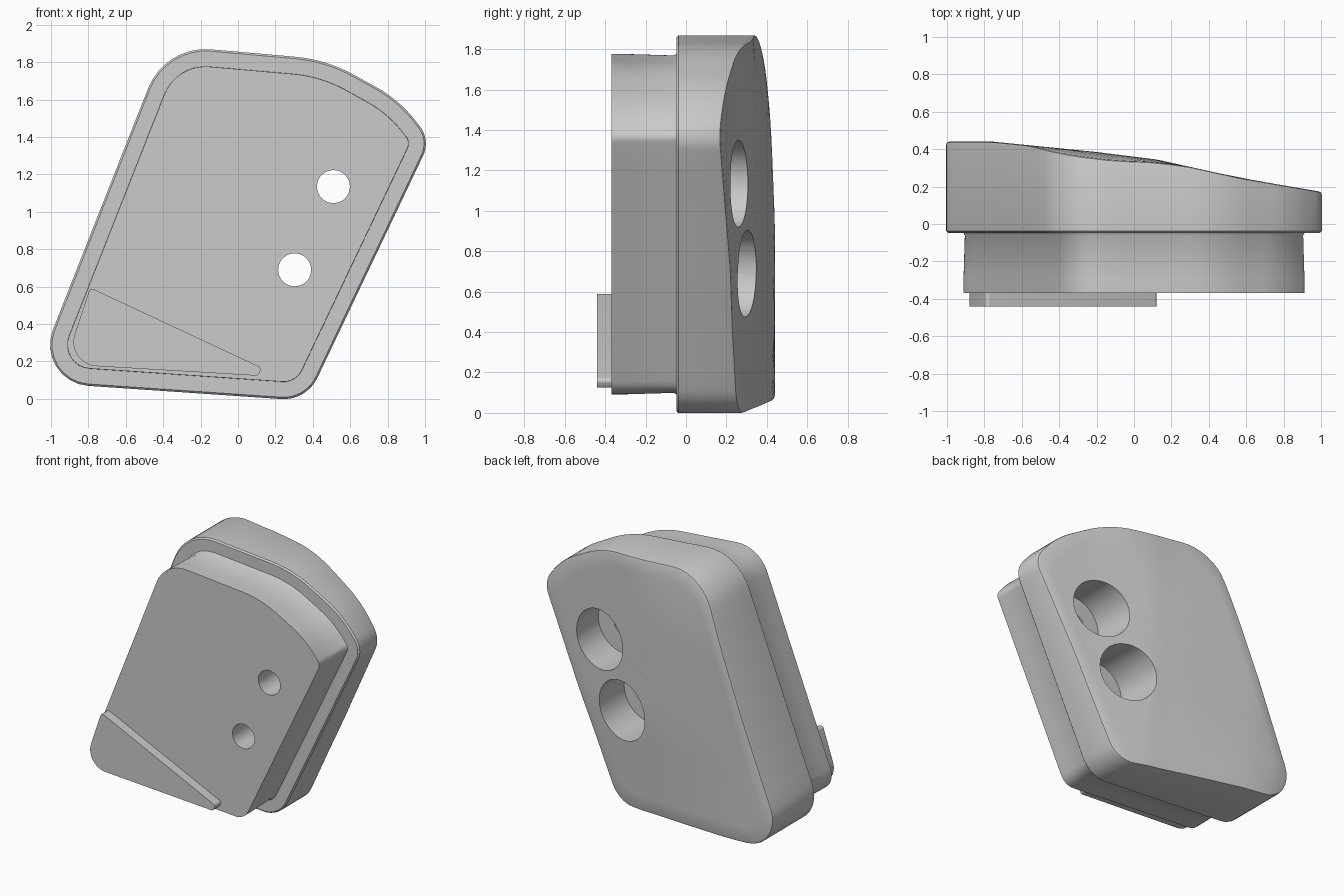
import bpy, bmesh, math
from mathutils import Vector

old = bpy.data.objects.get("Cube")
if old:
    bpy.data.objects.remove(old)

grey = bpy.data.materials.new("plain grey")
grey.use_nodes = True
COLOR = (0.6, 0.6, 0.6, 1)
grey.diffuse_color = COLOR
grey.node_tree.nodes["Principled BSDF"].inputs["Base Color"].default_value = COLOR


def rounded(corners, steps=8):
    """Counter-clockwise polygon of (x, z, radius) turned into a rounded outline."""
    pts = []
    for i, (x, z, r) in enumerate(corners):
        p = Vector((x, z))
        a = (Vector(corners[i - 1][:2]) - p).normalized()
        b = (Vector(corners[(i + 1) % len(corners)][:2]) - p).normalized()
        half = a.angle(b) / 2
        centre = p + (a + b).normalized() * r / math.sin(half)
        start = p + a * r / math.tan(half) - centre
        turn = math.pi - 2 * half
        for k in range(steps + 1):
            t = turn * k / steps
            c, s = math.cos(t), math.sin(t)
            pts.append(centre + Vector((start.x * c - start.y * s, start.x * s + start.y * c)))
    return pts


def subdivide(pts, step):
    """Split the long sides of an outline into short pieces."""
    out = []
    for i, p in enumerate(pts):
        q = pts[(i + 1) % len(pts)]
        n = max(1, int((q - p).length / step))
        out += [p.lerp(q, k / n) for k in range(n)]
    return out


def inset(pts, d):
    """Move an outline inward along its normals."""
    out = []
    for i, p in enumerate(pts):
        t = (pts[(i + 1) % len(pts)] - p).normalized() + (p - pts[i - 1]).normalized()
        t.normalize()
        out.append(p + Vector((-t.y, t.x)) * d)
    return out


def circle(x, z, r, n=48):
    return [Vector((x + r * math.cos(math.tau * k / n), z + r * math.sin(math.tau * k / n)))
            for k in range(n)]


def flat(pts, y):
    return [(p.x, y, p.y) for p in pts]


def loft(name, rings):
    """Closed solid through rings that run from front to back."""
    bm = bmesh.new()
    loops = [[bm.verts.new(p) for p in ring] for ring in rings]
    n = len(loops[0])
    for a, b in zip(loops, loops[1:]):
        for i in range(n):
            j = (i + 1) % n
            bm.faces.new((a[i], b[i], b[j], a[j]))
    bm.faces.new(loops[0])
    bm.faces.new(loops[-1][::-1])
    mesh = bpy.data.meshes.new(name)
    bm.to_mesh(mesh)
    bm.free()
    mesh.materials.append(grey)
    ob = bpy.data.objects.new(name, mesh)
    bpy.context.collection.objects.link(ob)
    return ob


def activate(ob):
    bpy.ops.object.select_all(action='DESELECT')
    ob.select_set(True)
    bpy.context.view_layer.objects.active = ob


def clamp(v):
    return max(0.0, min(1.0, v))


SLOPE = [(-1.1, 0.44), (-0.75, 0.44), (-0.2, 0.385), (0.12, 0.345), (0.57, 0.246), (1.1, 0.155)]


def back(x, z):
    """Depth of the sloping back, sinking a little at the top left and bottom right."""
    for (x0, y0), (x1, y1) in zip(SLOPE, SLOPE[1:]):
        if x <= x1:
            y = y0 + (y1 - y0) * (x - x0) / (x1 - x0)
            break
    top_dip = clamp((z - 1.3) / 0.57) ** 2 * clamp((0.3 - x) / 0.4)
    low_dip = clamp((0.7 - z) / 0.7) * clamp((x + 0.6) / 0.6)
    return y - 0.035 * (top_dip + low_dip)


# Body: front block, wider flange and sloping back in one closed shell
outline = subdivide(rounded([(-1.10, 0.09, 0.22), (0.366, -0.01, 0.2), (1.03, 1.385, 0.15),
                             (0.86, 1.60, 0.7), (0.47, 1.815, 0.8), (-0.39, 1.89, 0.33)]), 0.1)
rings = [flat(inset(outline, d), y) for d, y in
         [(0.093, -0.37), (0.093, -0.29), (0.1, -0.06), (0.092, -0.047),
          (0.01, -0.047), (0.0, -0.037)]]
for d, drop in ((0, 0.015), (0.004, 0.004), (0.015, 0)):
    rings.append([(p.x, back(p.x, p.y) - drop, p.y) for p in inset(outline, d)])
centre = Vector((0, 0.95))
for s in (0.88, 0.74, 0.6, 0.45, 0.3, 0.15, 0.02):
    ring = [centre + (p - centre) * s for p in outline]
    rings.append([(p.x, back(p.x, p.y), p.y) for p in ring])
body = loft("body", rings)

# Two through holes, each with a wide counterbore from the back
for x, z in ((0.51, 1.135), (0.303, 0.69)):
    cutter = loft("hole_cutter", [flat(circle(x, z, r), y) for r, y in
                                  ((0.088, -0.6), (0.088, -0.03), (0.215, -0.03), (0.215, 0.8))])
    cutter.hide_render = True
    activate(body)
    mod = body.modifiers.new("hole", 'BOOLEAN')
    mod.operation = 'DIFFERENCE'
    mod.solver = 'EXACT'
    mod.object = cutter
    bpy.ops.object.modifier_apply(modifier=mod.name)
    bpy.data.objects.remove(cutter)

# Raised wedge plate on the lower front
wedge = rounded([(-0.927, 0.185, 0.13), (0.104, 0.124, 0.015), (0.13, 0.165, 0.02),
                 (-0.79, 0.595, 0.02)])
plate = loft("front_wedge_plate", [flat(wedge, -0.44), flat(wedge, -0.365)])

for ob in (body, plate):
    activate(ob)
    bpy.ops.object.shade_smooth_by_angle(angle=math.radians(35))
